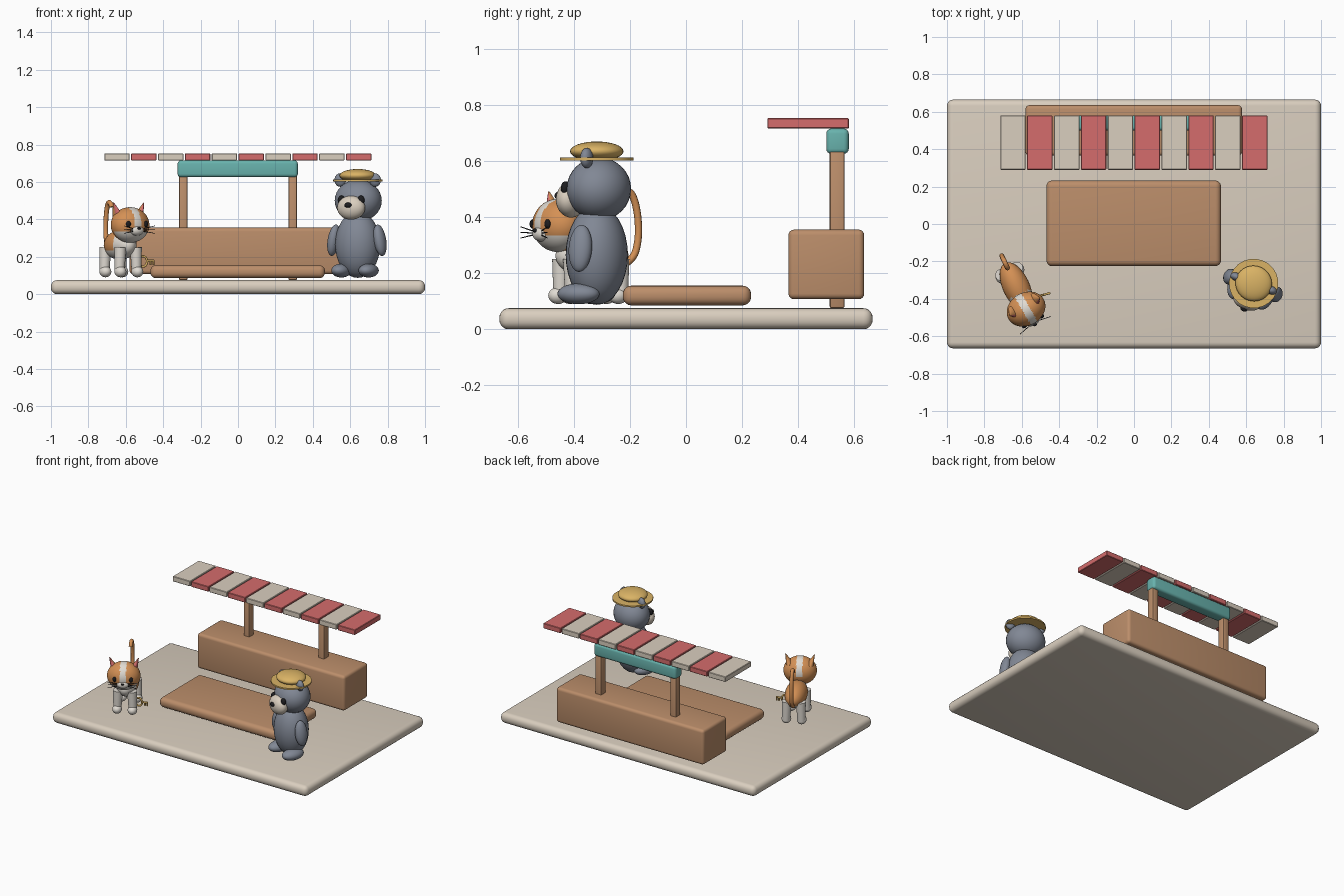
import bpy, bmesh, math
from mathutils import Matrix, Vector

if "Cube" in bpy.data.objects:
    bpy.data.objects.remove(bpy.data.objects["Cube"])


def material(name, rgb):
    m = bpy.data.materials.new(name)
    m.use_nodes = True
    m.diffuse_color = (*rgb, 1)
    m.node_tree.nodes["Principled BSDF"].inputs["Base Color"].default_value = (*rgb, 1)
    return m


CREAM = material("cream", (.70, .62, .52))
WOOD = material("wood", (.50, .27, .145))
RED = material("coral red", (.66, .15, .15))
TEAL = material("teal", (.14, .45, .42))
GREY = material("slate grey", (.22, .245, .30))
GOLD = material("straw gold", (.70, .45, .13))
ORANGE = material("orange fur", (.66, .28, .09))
WHITE = material("white fur", (.75, .71, .65))
BLACK = material("black", (.012, .012, .014))


def place(x, y, yaw):
    return Matrix.Translation((x, y, 0)) @ Matrix.Rotation(math.radians(yaw), 4, 'Z')


def finish(name, bm, mats, frame=Matrix(), rule=None, angle=60):
    """Turn a bmesh into an object; rule(face centre) picks the material slot."""
    me = bpy.data.meshes.new(name)
    if rule:
        for f in bm.faces:
            f.material_index = rule(f.calc_center_median(), f.normal)
    bm.to_mesh(me)
    bm.free()
    ob = bpy.data.objects.new(name, me)
    bpy.context.collection.objects.link(ob)
    ob.matrix_world = frame
    for m in mats:
        me.materials.append(m)
    bpy.ops.object.select_all(action='DESELECT')
    bpy.context.view_layer.objects.active = ob
    ob.select_set(True)
    bpy.ops.object.shade_smooth_by_angle(angle=math.radians(angle))
    return ob


def box(name, low, high, mat, bevel, segments=4):
    low, high = Vector(low), Vector(high)
    bm = bmesh.new()
    bmesh.ops.create_cube(bm, size=1, matrix=Matrix.Translation((low + high) / 2)
                          @ Matrix.Diagonal((*(high - low), 1)))
    bmesh.ops.bevel(bm, geom=bm.edges[:], offset=bevel, segments=segments,
                    profile=.5, affect='EDGES')
    finish(name, bm, [mat], angle=35)


def ball(name, loc, radii, mats, frame, tilt=0, rule=None, detail=32):
    bm = bmesh.new()
    bmesh.ops.create_uvsphere(bm, u_segments=detail, v_segments=detail // 2, radius=1,
                              matrix=Matrix.Translation(loc)
                              @ Matrix.Rotation(math.radians(tilt), 4, 'Y')
                              @ Matrix.Diagonal((*radii, 1)))
    bm.normal_update()
    finish(name, bm, mats, frame, rule)


def cone(name, a, b, r1, r2, mats, frame, squash=1, rule=None):
    """Cone or cylinder from a to b."""
    a, b = Vector(a), Vector(b)
    bm = bmesh.new()
    bmesh.ops.create_cone(bm, cap_ends=True, segments=24, radius1=r1, radius2=r2,
                          depth=(b - a).length,
                          matrix=Matrix.Translation((a + b) / 2)
                          @ (b - a).to_track_quat('Z', 'Y').to_matrix().to_4x4()
                          @ Matrix.Diagonal((1, squash, 1, 1)))
    bm.normal_update()
    finish(name, bm, mats, frame, rule, 40)


def tube(name, points, radius, mat, frame, cyclic=False):
    cu = bpy.data.curves.new(name, 'CURVE')
    cu.dimensions = '3D'
    cu.bevel_depth, cu.bevel_resolution, cu.use_fill_caps = radius, 3, True
    sp = cu.splines.new('NURBS')
    sp.points.add(len(points) - 1)
    for p, co in zip(sp.points, points):
        p.co = (*co, 1)
    sp.use_endpoint_u, sp.use_cyclic_u, sp.order_u = not cyclic, cyclic, 3
    cu.materials.append(mat)
    ob = bpy.data.objects.new(name, cu)
    ob.matrix_world = frame
    bpy.context.collection.objects.link(ob)


SIDES = (("right", -1), ("left", 1))

# Ground slab, low table and stall
box("ground_slab", (-1, -.665, 0), (1, .665, .075), CREAM, .033, 5)
box("low_table", (-.468, -.225, .085), (.465, .232, .155), WOOD, .03, 5)
box("stall_counter", (-.58, .365, .107), (.577, .635, .355), WOOD, .02)
box("stall_sign", (-.323, .5, .625), (.32, .58, .715), TEAL, .018)
for side, s in SIDES:
    box(side + "_post", (s * .293 - .023, .512, .075), (s * .293 + .023, .565, .64), WOOD, .007, 2)
for i in range(10):
    x = -.715 + i * .1436
    box(f"awning_slat_{i + 1}", (x, .29, .715), (x + .136, .58, .752),
        RED if i % 2 else CREAM, .003, 1)

# Bear in a straw hat
bear = place(.64, -.318, -21)
ball("bear_body", (0, 0, .265), (.122, .109, .178), [GREY], bear)
ball("bear_head", (0, .008, .5), (.128, .113, .112), [GREY], bear)
ball("bear_muzzle", (0, -.098, .462), (.078, .05, .064), [CREAM], bear)
ball("bear_nose", (0, -.146, .476), (.02, .013, .014), [BLACK], bear)
for side, s in SIDES:
    ball(side + "_bear_eye", (s * .056, -.098, .503), (.02, .016, .024), [BLACK], bear)
    ball(side + "_bear_ear", (s * .1, 0, .61), (.032, .022, .036), [GREY], bear)
    ball(side + "_bear_arm", (s * .132, -.012, .288), (.032, .043, .085), [GREY], bear, -s * 10)
    ball(side + "_bear_foot", (s * .078, -.04, .126), (.05, .078, .037), [GREY], bear)
cone("hat_brim", (0, 0, .602), (0, 0, .612), .132, .132, [GOLD], bear)
ball("hat_crown", (0, 0, .634), (.098, .095, .035), [GOLD], bear)

# Cat body with a pale chest and belly
cat = place(-.63, -.335, 25)
ball("cat_body", (0, 0, .262), (.072, .14, .078), [ORANGE, WHITE], cat,
     rule=lambda c, n: int(c.z < .232 or c.y < -.045))
for side, s in SIDES:
    for end, y in (("front", -.1), ("back", .09)):
        name = f"{side}_{end}_cat_"
        cone(name + "leg", (s * .05, y, .115), (s * .046, y, .25), .026, .032, [WHITE], cat)
        ball(name + "paw", (s * .05, y - .01, .12), (.031, .036, .03), [WHITE], cat)
tube("cat_tail", [(0, .1, .22), (0, .16, .24), (0, .185, .32), (0, .18, .42),
                  (0, .155, .495), (0, .115, .485), (0, .11, .465)], .013, ORANGE, cat)

# Cat head with a blaze down the middle and a pale lower face
head = place(-.577, -.455, 30)


def face_colour(c, n):
    blaze = abs(c.x) < .02 and c.z > .36
    lower = c.z < .335 and c.y < .0
    return int(blaze or lower)


ball("cat_head", (0, 0, .37), (.108, .088, .095), [ORANGE, WHITE], head,
     rule=face_colour, detail=64)
ball("cat_muzzle", (0, -.072, .34), (.04, .026, .027), [WHITE], head)
ball("cat_nose", (0, -.097, .352), (.01, .007, .007), [BLACK], head, detail=16)
for side, s in SIDES:
    ball(side + "_cat_eye", (s * .053, -.075, .375), (.014, .01, .017), [BLACK], head)
    cone(side + "_cat_ear", (s * .066, .02, .42), (s * .094, .015, .49), .036, .003,
         [ORANGE, RED], head, .6, lambda c, n: int(n.y < -.35))
    for i in (-1, 0, 1):
        cone(f"{side}_whisker_{i + 2}", (s * .035, -.088, .343 + i * .008),
             (s * .095, -.1, .345 + i * .02), .0022, .0015, [BLACK], head)

# Gold key beside the cat: ring, shaft and teeth
key = place(-.508, -.385, 15)
ring = [(.024 * math.cos(a * math.pi / 4), 0, .175 + .03 * math.sin(a * math.pi / 4))
        for a in range(8)]
tube("key_ring", ring, .006, GOLD, key, True)
cone("key_shaft", (.022, 0, .178), (.062, 0, .178), .006, .006, [GOLD], key)
cone("key_stem", (-.06, 0, .178), (-.022, 0, .178), .005, .005, [GOLD], key)
for i, x in enumerate((.042, .058)):
    cone(f"key_tooth_{i + 1}", (x, 0, .155), (x, 0, .178), .005, .005, [GOLD], key)
